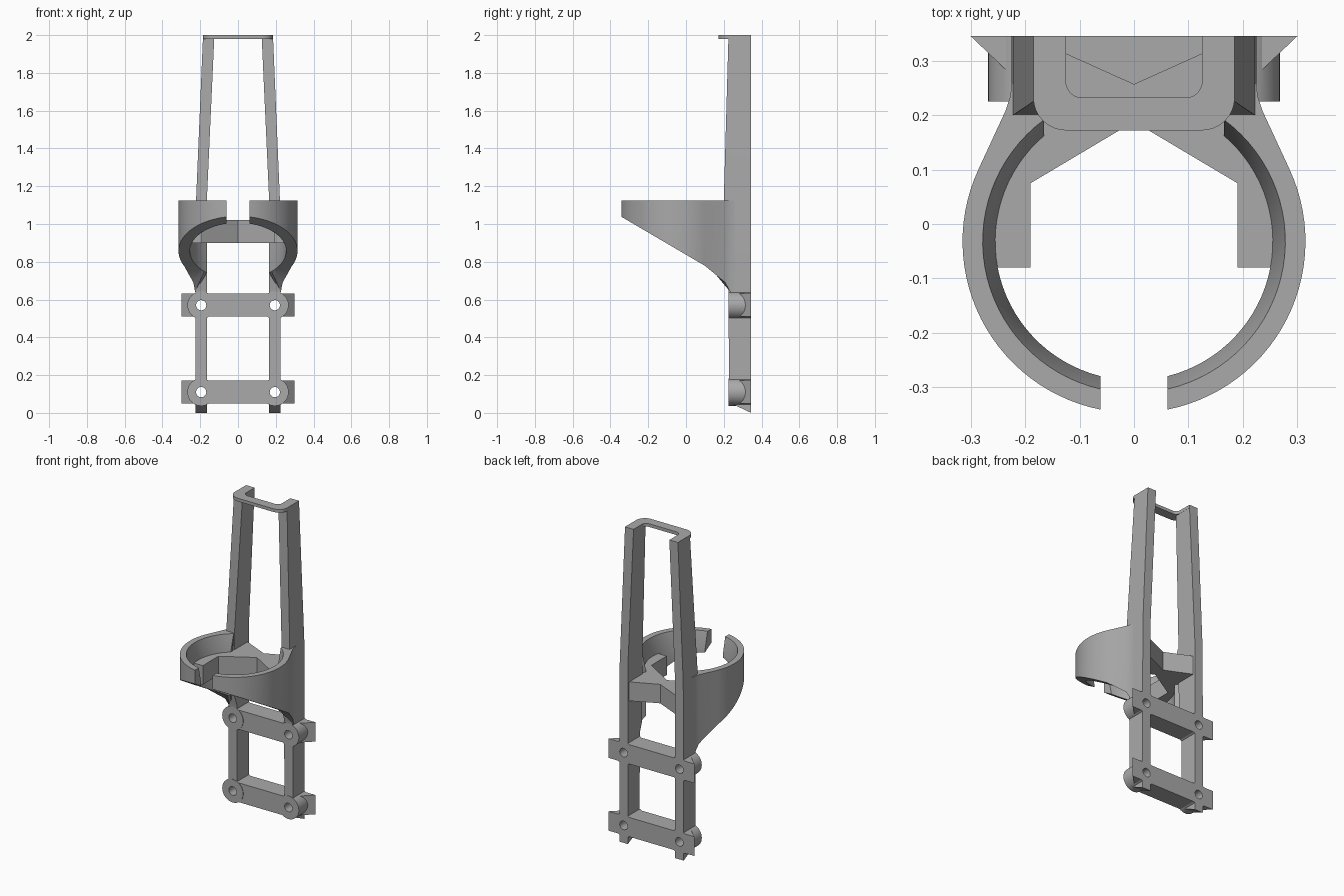
import bpy, bmesh
from math import sin, cos, asin, pi, radians
from mathutils import Matrix

cube = bpy.data.objects.get("Cube")
if cube:
    bpy.data.objects.remove(cube, do_unlink=True)

grey = bpy.data.materials.new("plain grey")
grey.use_nodes = True
colour = (0.4, 0.4, 0.4, 1)
grey.diffuse_color = colour
grey.node_tree.nodes["Principled BSDF"].inputs["Base Color"].default_value = colour

BACK = 0.345
BAR_HEIGHTS = (0.11, 0.57)
HOLE_X = 0.195


def finish(name, bm):
    bmesh.ops.recalc_face_normals(bm, faces=bm.faces)
    mesh = bpy.data.meshes.new(name)
    bm.to_mesh(mesh)
    bm.free()
    obj = bpy.data.objects.new(name, mesh)
    bpy.context.collection.objects.link(obj)
    mesh.materials.append(grey)
    return obj


def loft(name, sections):
    """Skin a closed solid through rings with equal point counts."""
    bm = bmesh.new()
    rings = [[bm.verts.new(p) for p in s] for s in sections]
    n = len(rings[0])
    for a, b in zip(rings, rings[1:]):
        for i in range(n):
            j = (i + 1) % n
            bm.faces.new((a[i], a[j], b[j], b[i]))
    bm.faces.new(rings[0])
    bm.faces.new(rings[-1])
    return finish(name, bm)


def prism(name, outline, z0, z1):
    return loft(name, [[(x, y, z) for x, y in outline] for z in (z0, z1)])


def cylinder(name, x, z, r, y0, y1):
    bm = bmesh.new()
    place = Matrix.Translation((x, (y0 + y1) / 2, z)) @ Matrix.Rotation(pi / 2, 4, 'X')
    bmesh.ops.create_cone(bm, cap_ends=True, segments=40, radius1=r, radius2=r,
                          depth=y1 - y0, matrix=place)
    return finish(name, bm)


def boolean(target, tool, operation):
    mod = target.modifiers.new("join", 'BOOLEAN')
    mod.object, mod.operation, mod.solver = tool, operation, 'EXACT'
    bpy.context.view_layer.objects.active = target
    bpy.ops.object.modifier_apply(modifier=mod.name)
    bpy.data.objects.remove(tool, do_unlink=True)


def smooth(obj):
    bpy.ops.object.select_all(action='DESELECT')
    obj.select_set(True)
    bpy.context.view_layer.objects.active = obj
    bpy.ops.object.shade_smooth_by_angle(angle=radians(25))


def drill(obj, x, z):
    boolean(obj, cylinder("drill", x, z, 0.027, 0.15, 0.45), 'DIFFERENCE')


# Tall side rails, tapering above the holder
def rail(name, side):
    def section(z, inner, outer, front, lift=0):
        return [(side * inner, front, z + lift), (side * outer, front, z + lift),
                (side * outer, BACK, z), (side * inner, BACK, z)]
    obj = loft(name, [section(0, 0.165, 0.225, 0.228, 0.055),
                      section(0.66, 0.165, 0.225, 0.225),
                      section(0.72, 0.165, 0.225, 0.203),
                      section(1.125, 0.165, 0.222, 0.2),
                      section(2, 0.125, 0.185, 0.225)])
    for z in BAR_HEIGHTS:
        drill(obj, side * HOLE_X, z)
    return obj


# Open ring arms with a sloping underside and a tapered bore
def underside(y):
    slope = 1.04 - (y + 0.345) * 0.587
    return slope if y < 0.2 else max(0.64, slope - (y - 0.2) * 3.2)


def arc(r, end, count):
    start = asin(0.062 / r)
    angles = [start + (end - start) * i / (count - 1) for i in range(count)]
    return [(r * sin(t), -0.032 - r * cos(t)) for t in angles]


def ring_arm(name, side):
    outer = arc(0.315, radians(115), 29) + [(0.236, 0.208), (0.227, 0.235), (0.225, 0.26)]
    count = len(outer)
    rim = arc(0.278, pi - asin(0.165 / 0.278), count)
    bore = arc(0.255, pi - asin(0.165 / 0.255), count)
    sections = []
    for o, r, b in zip(outer, rim, bore):
        points = [(*o, 1.125), (*r, 1.125), (*b, 1.02), (*b, underside(b[1])), (*o, underside(o[1]))]
        sections.append([(side * x, y, z) for x, y, z in points])
    smooth(loft(name, sections))


for label, side in (("left", 1), ("right", -1)):
    smooth(rail(label + "_rail", side))
    ring_arm(label + "_ring_arm", side)

# Angled shelf inside the ring
half = [(0.19, 0.075), (0.19, -0.08), (0.268, -0.08), (0.275, 0), (0.25, 0.1), (0.195, 0.2), (0.18, 0.338)]
prism("shelf", [(0, 0.188)] + half + [(0, 0.257)] + [(-x, y) for x, y in reversed(half)], 0.9, 1.02)


# Flat U-shaped plate joining the rail tops
def u_path(width, front, r):
    corner = [(width - r + r * cos(t), front + r - r * sin(t))
              for t in (i * pi / 16 for i in range(9))]
    right = [(width, BACK)] + corner
    return right + [(-x, y) for x, y in reversed(right)]


top = loft("top_bridge", [[(*o, 1.98), (*i, 1.98), (*i, 2), (*o, 2)] for o, i in
                          zip(u_path(0.185, 0.172, 0.06), u_path(0.125, 0.232, 0.03))])
smooth(top)

# Crossbars with round bosses, wedge ears and through holes
for label, z in zip(("lower", "upper"), BAR_HEIGHTS):
    low, high = z - 0.061, z + 0.061
    bar = prism(label + "_crossbar", [(-0.2, 0.228), (0.2, 0.228), (0.2, BACK), (-0.2, BACK)], low, high)
    for side in (1, -1):
        x = side * HOLE_X
        boolean(bar, cylinder("boss", x, z, 0.073, 0.225, BACK), 'UNION')
        ear = prism("ear", [(side * 0.19, 0.24), (side * 0.3, BACK), (side * 0.19, BACK)], low, high)
        boolean(bar, ear, 'UNION')
    for side in (1, -1):
        drill(bar, side * HOLE_X, z)
    smooth(bar)
